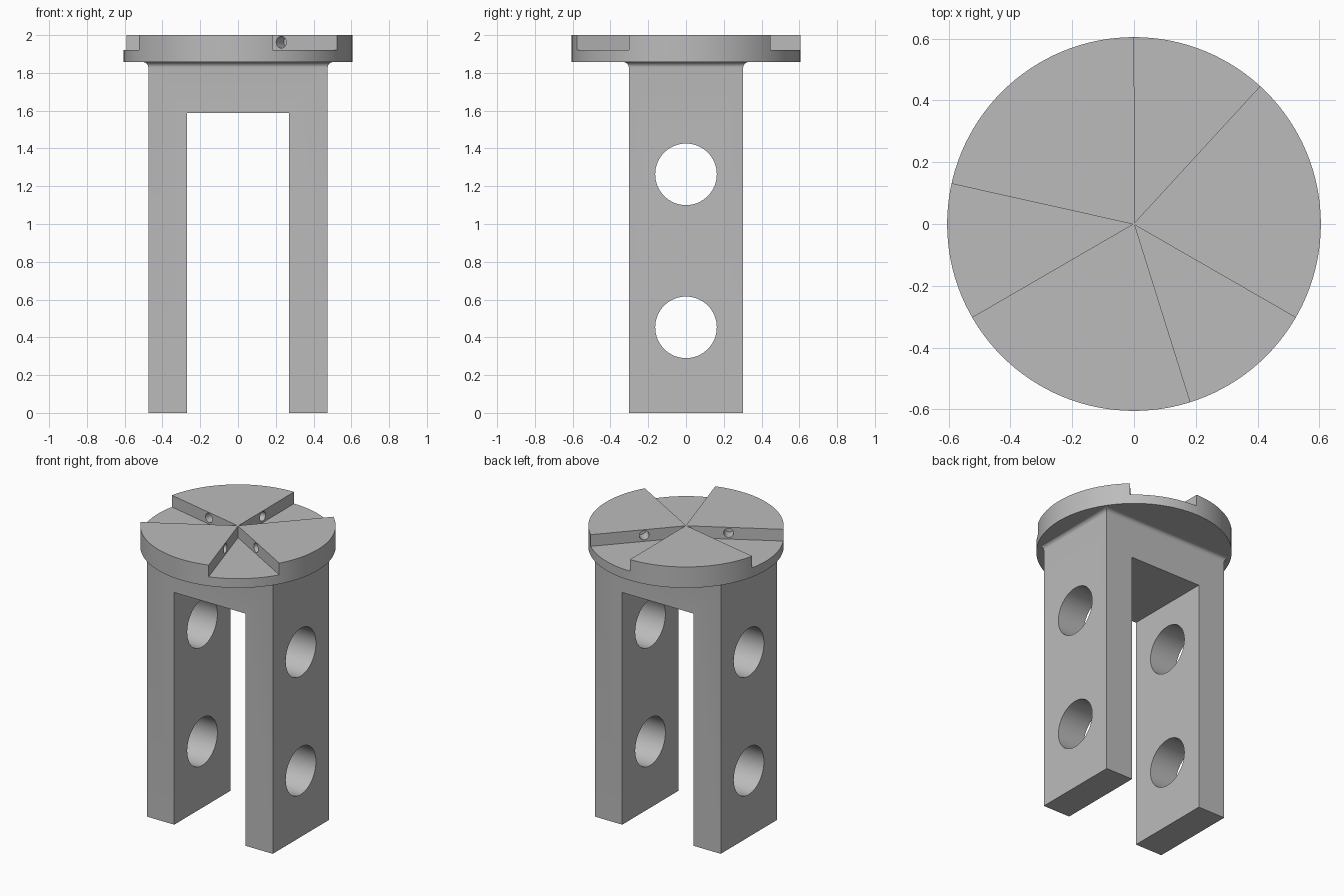
import bpy, bmesh, math
from mathutils import Matrix, Vector

if "Cube" in bpy.data.objects:
    bpy.data.objects.remove(bpy.data.objects["Cube"], do_unlink=True)

grey = bpy.data.materials.new("steel grey")
grey.use_nodes = True
grey.diffuse_color = (0.5, 0.5, 0.5, 1)
grey.node_tree.nodes["Principled BSDF"].inputs["Base Color"].default_value = (0.5, 0.5, 0.5, 1)


def make(name, bm):
    bmesh.ops.recalc_face_normals(bm, faces=bm.faces)
    mesh = bpy.data.meshes.new(name)
    bm.to_mesh(mesh)
    bm.free()
    mesh.materials.append(grey)
    obj = bpy.data.objects.new(name, mesh)
    bpy.context.collection.objects.link(obj)
    return obj


def loft(name, rings):
    """Skin a stack of closed point rings and cap both ends."""
    bm = bmesh.new()
    rows = [[bm.verts.new(p) for p in ring] for ring in rings]
    n = len(rows[0])
    for a, b in zip(rows, rows[1:]):
        for i in range(n):
            j = (i + 1) % n
            bm.faces.new((a[i], a[j], b[j], b[i]))
    bm.faces.new(rows[0])
    bm.faces.new(rows[-1])
    return make(name, bm)


def cylinder(name, radius, depth, centre, axis=(0, 0, 1), sides=64):
    bm = bmesh.new()
    turn = Vector((0, 0, 1)).rotation_difference(Vector(axis)).to_matrix().to_4x4()
    bmesh.ops.create_cone(bm, cap_ends=True, segments=sides, radius1=radius, radius2=radius,
                          depth=depth, matrix=Matrix.Translation(centre) @ turn)
    return make(name, bm)


def rectangle(hx, hy, z):
    return [(-hx, -hy, z), (hx, -hy, z), (hx, hy, z), (-hx, hy, z)]


def cut(target, cutters):
    for c in cutters:
        c.hide_render = True
        mod = target.modifiers.new("cut", "BOOLEAN")
        mod.operation, mod.solver, mod.object = "DIFFERENCE", "EXACT", c
    bpy.context.view_layer.objects.active = target
    for mod in list(target.modifiers):
        bpy.ops.object.modifier_apply(modifier=mod.name)
    for c in cutters:
        bpy.data.objects.remove(c, do_unlink=True)


def smooth(obj):
    bpy.ops.object.select_all(action="DESELECT")
    obj.select_set(True)
    bpy.context.view_layer.objects.active = obj
    bpy.ops.object.shade_smooth_by_angle(angle=math.radians(25))


HX, HY, UNDER, FLOOR, TOP, RADIUS, FILLET = 0.475, 0.303, 1.857, 1.92, 2.0, 0.605, 0.028

# Forked body: square column flaring into the disc with a small fillet
rings = [rectangle(HX, HY, 0)]
for i in range(9):
    t = i / 8 * math.pi / 2
    grow = FILLET * (1 - math.cos(t))
    rings.append(rectangle(HX + grow, HY + grow, UNDER - FILLET * (1 - math.sin(t))))
body = loft("forked_body", rings)
slot = loft("slot_cutter", [rectangle(0.27, 1, -0.5), rectangle(0.27, 1, 1.587)])
bores = [cylinder("bore_cutter", 0.163, 2, (0, 0, z), (1, 0, 0)) for z in (0.453, 1.263)]
cut(body, [slot] + bores)
smooth(body)

# Round head with three wedge notches, each wall drilled with a blind hole
head = cylinder("notched_head", RADIUS, TOP - UNDER, (0, 0, (TOP + UNDER) / 2), sides=128)
cutters = []
for k in range(3):
    start, end = (math.radians(a + 120 * k) for a in (47.5, 90))
    mid = (start + end) / 2
    tip = (0.004 * math.cos(mid), 0.004 * math.sin(mid))
    outline = [tip] + [(math.cos(a), math.sin(a)) for a in (start, end)]
    cutters.append(loft("notch_cutter", [[(x, y, z) for x, y in outline] for z in (FLOOR, TOP + 0.2)]))
    for a in (start, end):
        centre = (0.265 * math.cos(a), 0.265 * math.sin(a), 1.962)
        cutters.append(cylinder("pin_hole_cutter", 0.031, 0.16, centre,
                                (-math.sin(a), math.cos(a), 0), 32))
cut(head, cutters)
smooth(head)
